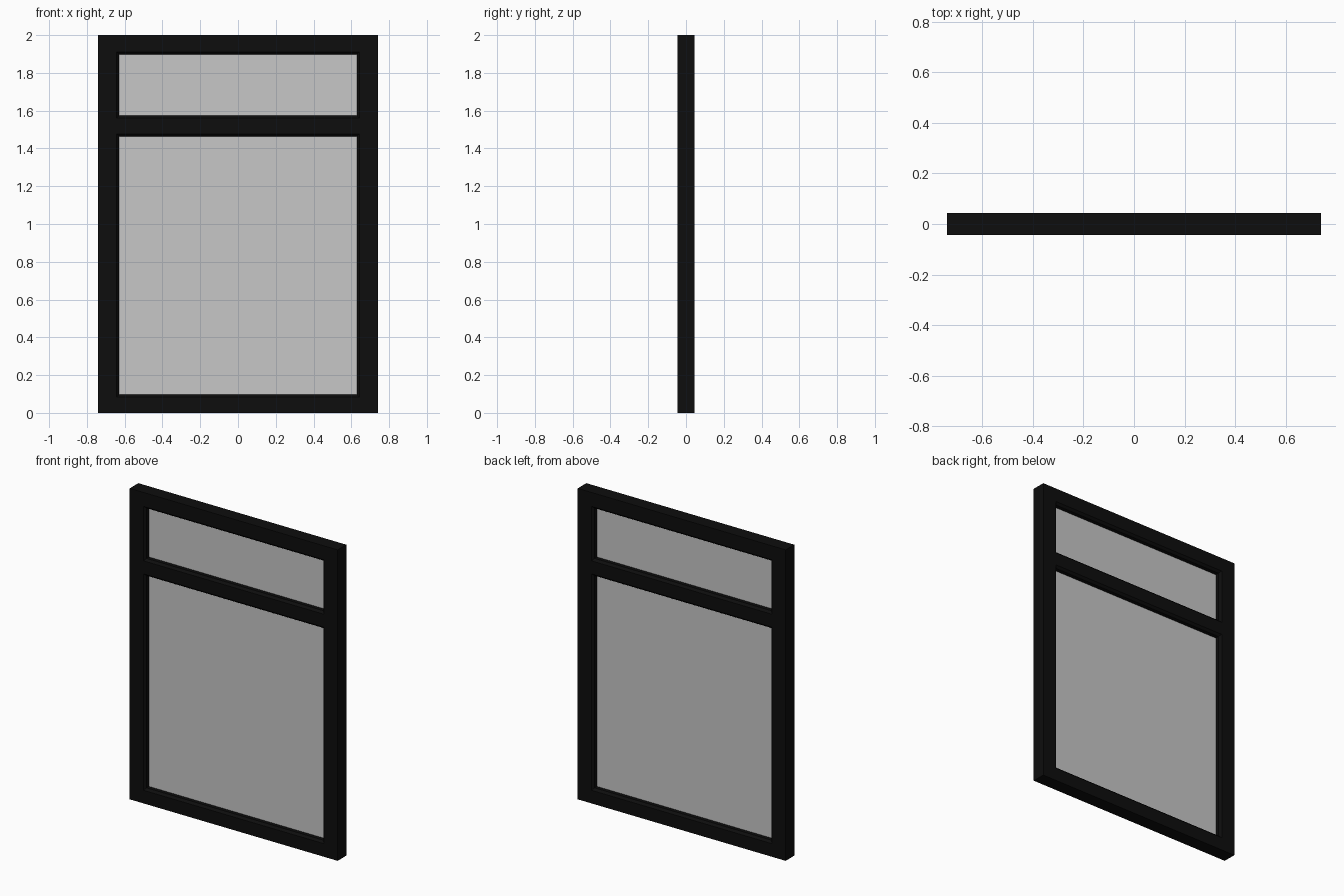
import bpy
import bmesh

cube = bpy.data.objects.get("Cube")
if cube:
    bpy.data.objects.remove(cube, do_unlink=True)


def material(name, rgb, roughness):
    mat = bpy.data.materials.new(name)
    mat.use_nodes = True
    color = (*rgb, 1.0)
    mat.diffuse_color = color
    bsdf = mat.node_tree.nodes["Principled BSDF"]
    bsdf.inputs["Base Color"].default_value = color
    bsdf.inputs["Roughness"].default_value = roughness
    return mat


black = material("black frame", (0.004, 0.004, 0.004), 0.6)
grey = material("grey glass", (0.57, 0.57, 0.57), 0.4)


def finish(name, bm, mat):
    bmesh.ops.recalc_face_normals(bm, faces=bm.faces)
    mesh = bpy.data.meshes.new(name)
    bm.to_mesh(mesh)
    bm.free()
    mesh.materials.append(mat)
    obj = bpy.data.objects.new(name, mesh)
    bpy.context.collection.objects.link(obj)
    return obj


def box(name, x0, x1, z0, z1, depth, mat):
    bm = bmesh.new()
    bmesh.ops.create_cube(bm, size=1)
    for v in bm.verts:
        v.co.x = x1 if v.co.x > 0 else x0
        v.co.y *= depth
        v.co.z = z1 if v.co.z > 0 else z0
    return finish(name, bm, mat)


def bead(name, x, z0, z1, profile, mat):
    """Mitred moulding: sweep (inset, y) points around a rectangle."""
    bm = bmesh.new()
    loops = []
    for inset, y in profile:
        xi, lo, hi = x - inset, z0 + inset, z1 - inset
        corners = [(-xi, lo), (xi, lo), (xi, hi), (-xi, hi)]
        loops.append([bm.verts.new((cx, y, cz)) for cx, cz in corners])
    for a, b in zip(loops, loops[1:] + loops[:1]):
        for i in range(4):
            j = (i + 1) % 4
            bm.faces.new((a[i], a[j], b[j], b[i]))
    return finish(name, bm, mat)


half_w, height, depth = 0.74, 2.0, 0.088
open_x, lip = 0.643, 0.014
openings = {"lower": (0.084, 1.477), "upper": (1.56, 1.911)}
lower, upper = openings["lower"], openings["upper"]

# Stiles and rails
for side, sign in (("left", 1), ("right", -1)):
    a, b = sorted((sign * open_x, sign * half_w))
    box(side + "_stile", a, b, 0, height, depth, black)
for name, z0, z1 in (("bottom_rail", 0, lower[0]),
                     ("transom_bar", lower[1], upper[0]),
                     ("top_rail", upper[1], height)):
    box(name, -open_x, open_x, z0, z1, depth, black)

# Sloped glazing beads and panes
half = depth / 2
slope = [(0, -half), (lip, -0.03), (lip, 0.03), (0, half)]
for name, (z0, z1) in openings.items():
    bead(name + "_glazing_bead", open_x, z0, z1, slope, black)
    inner = lip / 2
    box(name + "_glass_pane", -open_x + inner, open_x - inner,
        z0 + inner, z1 - inner, 0.012, grey)
